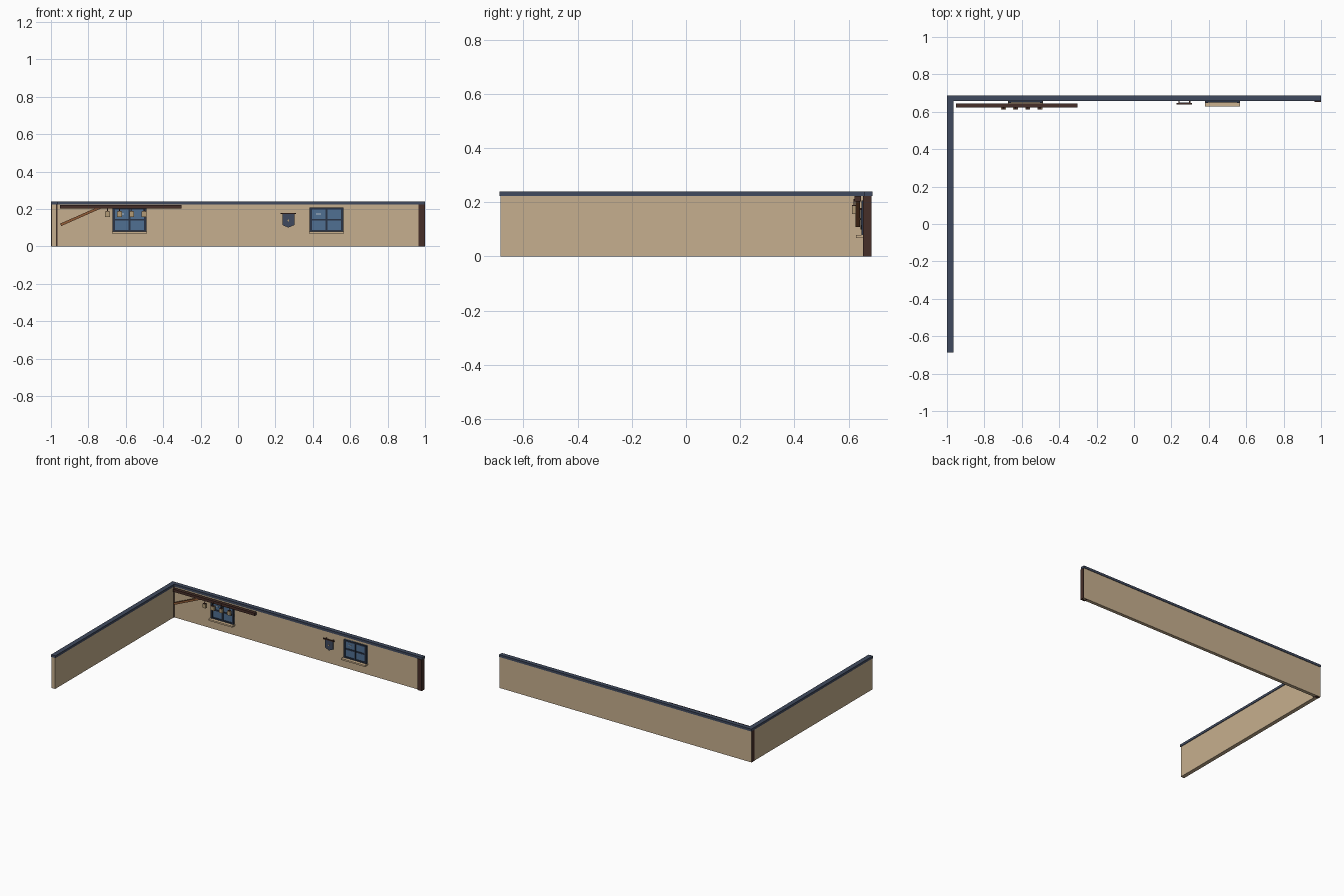
import bpy, bmesh, math
from mathutils import Matrix, Vector

old = bpy.data.objects.get("Cube")
if old:
    bpy.data.objects.remove(old, do_unlink=True)


def material(name, *rgb):
    lin = [(c / 255 / 12.92) if c < 11 else ((c / 255 + 0.055) / 1.055) ** 2.4 for c in rgb]
    m = bpy.data.materials.new(name)
    m.use_nodes = True
    m.diffuse_color = (*lin, 1)
    m.node_tree.nodes["Principled BSDF"].inputs["Base Color"].default_value = (*lin, 1)
    return m


PLASTER = material("tan plaster", 198, 175, 142)
SLATE = material("slate blue", 64, 74, 94)
DARK = material("dark timber", 70, 46, 40)
BROWN = material("brown timber", 145, 92, 55)
FRAME = material("navy frame", 42, 52, 70)
GLASS = material("blue glass", 80, 112, 146)
STONE = material("pale stone", 204, 178, 142)
PAPER = material("lantern paper", 178, 155, 118)
SHINE = material("pale glint", 185, 195, 205)


def make(name, bm, mat):
    bmesh.ops.recalc_face_normals(bm, faces=bm.faces)
    me = bpy.data.meshes.new(name)
    bm.to_mesh(me)
    bm.free()
    me.materials.append(mat)
    ob = bpy.data.objects.new(name, me)
    bpy.context.collection.objects.link(ob)
    return ob


def box(name, mat, x, y, z):
    """Box from (low, high) ranges on each axis."""
    bm = bmesh.new()
    bmesh.ops.create_cube(bm, size=1)
    size = [r[1] - r[0] for r in (x, y, z)]
    mid = [(r[1] + r[0]) / 2 for r in (x, y, z)]
    bmesh.ops.transform(bm, verts=bm.verts,
                        matrix=Matrix.Translation(mid) @ Matrix.Diagonal((*size, 1)))
    return make(name, bm, mat)


def plate(name, mat, outline, y0, y1):
    """Outline in x and z, extruded along y."""
    bm = bmesh.new()
    face = bm.faces.new([bm.verts.new((x, y0, z)) for x, z in outline])
    new = bmesh.ops.extrude_face_region(bm, geom=[face])["geom"]
    bmesh.ops.translate(bm, vec=(0, y1 - y0, 0),
                        verts=[v for v in new if isinstance(v, bmesh.types.BMVert)])
    return make(name, bm, mat)


# Two walls meeting in a corner, with a slate capping
box("back_wall", PLASTER, (-0.998, 0.998), (0.661, 0.685), (0, 0.223))
box("side_wall", PLASTER, (-0.998, -0.97), (-0.685, 0.661), (0, 0.223))
box("back_cap", SLATE, (-1, 1), (0.657, 0.688), (0.223, 0.24))
box("side_cap", SLATE, (-1, -0.966), (-0.688, 0.657), (0.223, 0.24))

# Timber posts at both ends of the back wall
box("corner_post", DARK, (-0.9995, -0.965), (0.653, 0.684), (0, 0.223))
box("end_post", DARK, (0.965, 0.9995), (0.653, 0.684), (0, 0.223))

# Eave beam with its diagonal brace
box("eave_beam", DARK, (-0.952, -0.303), (0.622, 0.645), (0.203, 0.222))
a, b = Vector((-0.948, 0.115)), Vector((-0.735, 0.209))
n = Vector((a.y - b.y, b.x - a.x)).normalized() * 0.007
plate("brace", BROWN, [a - n, b - n, b + n, a + n], 0.626, 0.641)

# Lanterns hung from the beam
for i in range(4):
    x = -0.698 + i * 0.065
    box("lantern_cord", DARK, (x - 0.002, x + 0.002), (0.618, 0.622), (0.186, 0.212))
    box("lantern_cap", DARK, (x - 0.009, x + 0.009), (0.613, 0.627), (0.185, 0.189))
    box("lantern", PAPER, (x - 0.013, x + 0.013), (0.612, 0.628), (0.157, 0.185))


# Four-pane windows on stone sills
def window(cx):
    w, low, high = 0.09, 0.078, 0.207
    mid = (low + high) / 2
    box("window_glass", GLASS, (cx - w, cx + w), (0.655, 0.662), (low, high))
    for s in (-1, 1):
        edge = cx + s * (w - 0.006)
        box("frame_side", FRAME, (edge - 0.006, edge + 0.006), (0.648, 0.662), (low, high))
    for z in (low + 0.005, high - 0.005):
        box("frame_rail", FRAME, (cx - w, cx + w), (0.649, 0.662), (z - 0.005, z + 0.005))
    box("mullion", FRAME, (cx - 0.005, cx + 0.005), (0.65, 0.66), (low, high))
    box("transom", FRAME, (cx - w, cx + w), (0.651, 0.66), (mid - 0.005, mid + 0.005))
    box("glint", SHINE, (cx - 0.055, cx - 0.03), (0.653, 0.656), (0.17, 0.175))
    box("sill", STONE, (cx - 0.094, cx + 0.094), (0.627, 0.662), (0.068, 0.079))


window(-0.58)
window(0.473)

# Pointed banner hanging from a short rod
plate("banner", SLATE, [(0.237, 0.174), (0.301, 0.174), (0.301, 0.114),
                        (0.269, 0.1), (0.237, 0.114)], 0.644, 0.65)
box("banner_rod", DARK, (0.227, 0.311), (0.639, 0.647), (0.172, 0.179))
plate("banner_emblem", PAPER, [(0.269 + r * math.cos(t), 0.138 + r * math.sin(t))
                               for r, t in ((0.005, k * math.pi / 3) for k in range(6))],
      0.641, 0.644)
for x in (0.24, 0.298):
    box("rod_bracket", DARK, (x - 0.003, x + 0.003), (0.645, 0.662), (0.173, 0.178))
